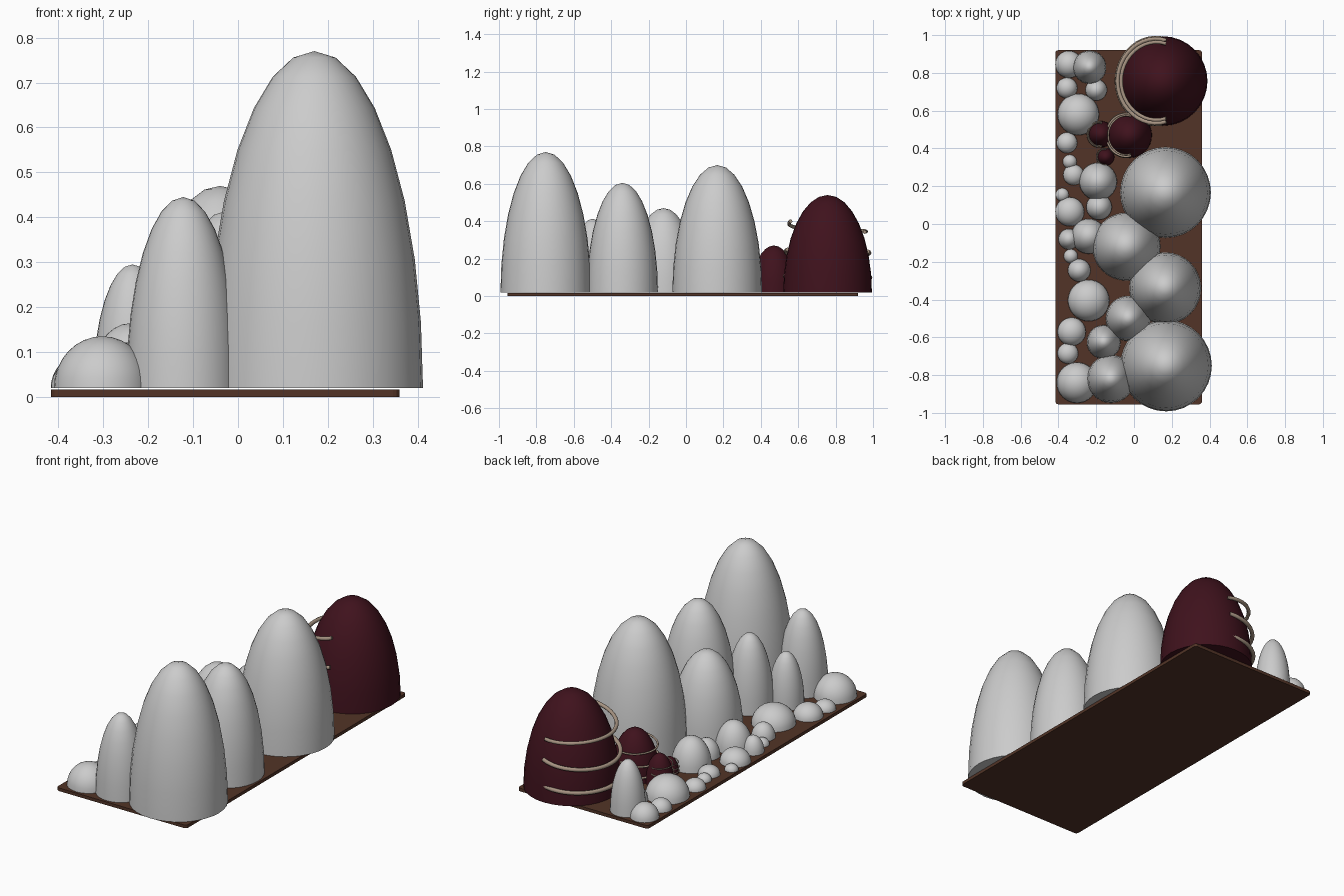
import bpy, bmesh, math

if "Cube" in bpy.data.objects:
    bpy.data.objects.remove(bpy.data.objects["Cube"])

def material(name, rgb):
    m = bpy.data.materials.new(name)
    m.diffuse_color = (*rgb, 1)
    m.use_nodes = True
    m.node_tree.nodes["Principled BSDF"].inputs["Base Color"].default_value = m.diffuse_color
    return m

BROWN = material("soil_brown", (0.085, 0.034, 0.02))
RED = material("dark_red", (0.05, 0.006, 0.012))
TAN = material("rope_tan", (0.38, 0.29, 0.22))
Z0 = 0.02

def dome(name, x, y, r, top, mat=None):
    """Upper half of a stretched sphere with a closed flat bottom."""
    bm = bmesh.new()
    bmesh.ops.create_uvsphere(bm, u_segments=32, v_segments=16, radius=1)
    bmesh.ops.delete(bm, geom=[v for v in bm.verts if v.co.z < -0.01], context='VERTS')
    bmesh.ops.holes_fill(bm, edges=[e for e in bm.edges if e.is_boundary], sides=0)
    bmesh.ops.scale(bm, vec=(r, r, top - Z0), verts=bm.verts)
    me = bpy.data.meshes.new(name)
    bm.to_mesh(me)
    bm.free()
    if mat:
        me.materials.append(mat)
    ob = bpy.data.objects.new(name, me)
    ob.location = (x, y, Z0)
    bpy.context.collection.objects.link(ob)
    bpy.context.view_layer.objects.active = ob
    ob.select_set(True)
    bpy.ops.object.shade_smooth_by_angle(angle=math.radians(50))
    ob.select_set(False)

def rope(name, x, y, r, z_north, z_mid, z_south):
    """Half loop hugging the left (-x) side of a red dome."""
    cu = bpy.data.curves.new(name, 'CURVE')
    cu.dimensions = '3D'
    cu.bevel_depth = 0.045 * r
    cu.bevel_resolution = 2
    cu.use_fill_caps = True
    n = 24
    sp = cu.splines.new('POLY')
    sp.points.add(n)
    for i in range(n + 1):
        t = i / n
        a = math.radians(85 + 190 * t)
        end = z_north if t < 0.5 else z_south
        z = z_mid + (end - z_mid) * (2 * t - 1) ** 2
        k = r * (1 - 0.1 * (2 * t - 1) ** 4)
        sp.points[i].co = (x + k * math.cos(a), y + k * math.sin(a), z, 1)
    cu.materials.append(TAN)
    bpy.context.collection.objects.link(bpy.data.objects.new(name, cu))

# soil base board
bpy.ops.mesh.primitive_cube_add(size=1, location=(-0.028, -0.017, 0.0085))
base = bpy.context.object
base.name = "base_board"
base.scale = (0.776, 1.875, 0.017)
bpy.ops.object.transform_apply(location=False, rotation=False, scale=True)
bm = bmesh.new()
bm.from_mesh(base.data)
up = [e for e in bm.edges if abs(e.verts[0].co.z - e.verts[1].co.z) > 0.001]
bmesh.ops.bevel(bm, geom=up, offset=0.015, segments=3, profile=0.5, affect='EDGES')
bm.to_mesh(base.data)
bm.free()
base.data.materials.append(BROWN)
base.select_set(False)

# tall and medium grey shrubs: x, y, radius, top
shrubs = [(.17, -.75, .242, .77), (.167, .167, .24, .70), (.165, -.34, .19, .605),
          (-.04, -.12, .18, .47), (-.122, -.82, .127, .445), (-.03, -.5, .12, .413),
          (-.16, -.625, .09, .30), (-.235, .83, .088, .295)]
for s in shrubs:
    dome("shrub", *s)

# low grey ground cover
cover = [(-.345, .845, .072, .095), (-.355, .72, .055, .073), (-.2, .71, .057, .10),
         (-.295, .58, .11, .13), (-.355, .43, .055, .07), (-.34, .33, .037, .055),
         (-.32, .26, .055, .067), (-.19, .225, .1, .175), (-.185, .09, .068, .112),
         (-.38, .155, .035, .05), (-.34, .065, .077, .09), (-.24, -.065, .093, .164),
         (-.345, -.08, .055, .105), (-.335, -.17, .037, .055), (-.29, -.245, .06, .097),
         (-.24, -.405, .11, .122), (-.33, -.57, .075, .088), (-.35, -.685, .055, .067)]
for s in cover:
    dome("ground_cover", *s)
dome("ground_cover", -.302, -.84, .108, .135)

# red bushes with rope loops scaled to each bush
for x, y, r, top in [(.152, .757, .237, .54), (-.025, .47, .12, .27),
                     (-.175, .475, .07, .175), (-.15, .355, .046, .105)]:
    dome("red_bush", x, y, r, top, RED)
    k = top - Z0
    rope("rope_top", x, y, r * .93, Z0 + .62 * k, Z0 + .64 * k, Z0 + .73 * k)
    rope("rope_middle", x, y, r * 1.01, Z0 + .42 * k, Z0 + .36 * k, Z0 + .44 * k)
    rope("rope_bottom", x, y, r * 1.03, Z0 + .16 * k, Z0 + .13 * k, Z0 + .18 * k)
